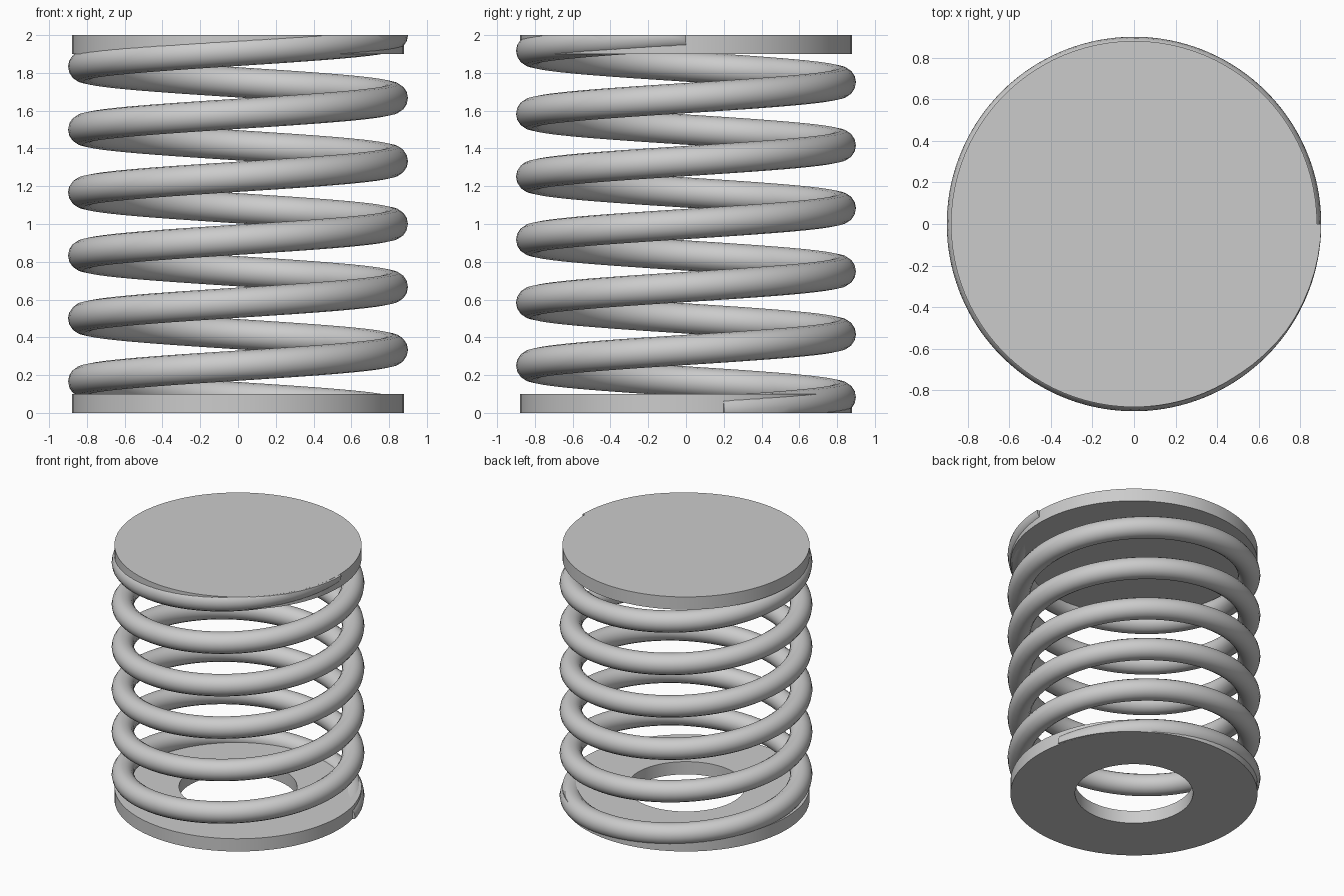
import bpy, bmesh
from math import sin, cos, pi, tau, radians

if "Cube" in bpy.data.objects:
    bpy.data.objects.remove(bpy.data.objects["Cube"], do_unlink=True)

HEIGHT = 2.0
TURNS = 6
COIL_R, WIRE_R = 0.82, 0.08
PLATE_R, PLATE_T, HOLE_R = 0.88, 0.1, 0.42

steel = bpy.data.materials.new("steel grey")
steel.use_nodes = True
colour = (0.6, 0.6, 0.6, 1)
steel.diffuse_color = colour
steel.node_tree.nodes["Principled BSDF"].inputs["Base Color"].default_value = colour


def make_object(name, bm):
    bmesh.ops.recalc_face_normals(bm, faces=bm.faces)
    mesh = bpy.data.meshes.new(name)
    bm.to_mesh(mesh)
    bm.free()
    mesh.materials.append(steel)
    obj = bpy.data.objects.new(name, mesh)
    bpy.context.collection.objects.link(obj)
    bpy.ops.object.select_all(action="DESELECT")
    obj.select_set(True)
    bpy.context.view_layer.objects.active = obj
    bpy.ops.object.shade_smooth_by_angle(angle=radians(35))
    return obj


def ring(bm, radius, z, count=96):
    return [bm.verts.new((radius * cos(tau * i / count), radius * sin(tau * i / count), z))
            for i in range(count)]


def bridge(bm, a, b):
    n = len(a)
    for i in range(n):
        j = (i + 1) % n
        bm.faces.new((a[i], a[j], b[j], b[i]))


# Bottom plate: washer with a wide central hole
bm = bmesh.new()
loops = [ring(bm, r, z) for r, z in ((PLATE_R, 0), (PLATE_R, PLATE_T),
                                     (HOLE_R, PLATE_T), (HOLE_R, 0))]
for k in range(4):
    bridge(bm, loops[k], loops[(k + 1) % 4])
make_object("bottom_plate", bm)

# Top plate: solid disc
bm = bmesh.new()
low, high = ring(bm, PLATE_R, HEIGHT - PLATE_T), ring(bm, PLATE_R, HEIGHT)
bridge(bm, low, high)
bm.faces.new(low)
bm.faces.new(high)
make_object("top_plate", bm)

# Coil: round wire swept along a helix
bm = bmesh.new()
start, end = radians(13), TURNS * tau
steps, sides = TURNS * 72, 16
previous = None
for s in range(steps + 1):
    a = start + (end - start) * s / steps
    centre_z = HEIGHT * a / (TURNS * tau)
    section = []
    for k in range(sides):
        t = tau * k / sides
        r = COIL_R + WIRE_R * cos(t)
        section.append(bm.verts.new((r * cos(a), r * sin(a), centre_z + WIRE_R * sin(t))))
    if previous:
        bridge(bm, previous, section)
    if s in (0, steps):
        bm.faces.new(section)
    previous = section

# Grind the coil ends flush with the plates' outer faces
for z, direction in ((0.0005, -1), (HEIGHT - 0.0005, 1)):
    geom = bm.verts[:] + bm.edges[:] + bm.faces[:]
    cut = bmesh.ops.bisect_plane(bm, geom=geom, plane_co=(0, 0, z),
                                 plane_no=(0, 0, direction), clear_outer=True)
    edges = [e for e in cut["geom_cut"] if isinstance(e, bmesh.types.BMEdge)]
    bmesh.ops.triangle_fill(bm, edges=edges, use_beauty=True)
make_object("coil", bm)
